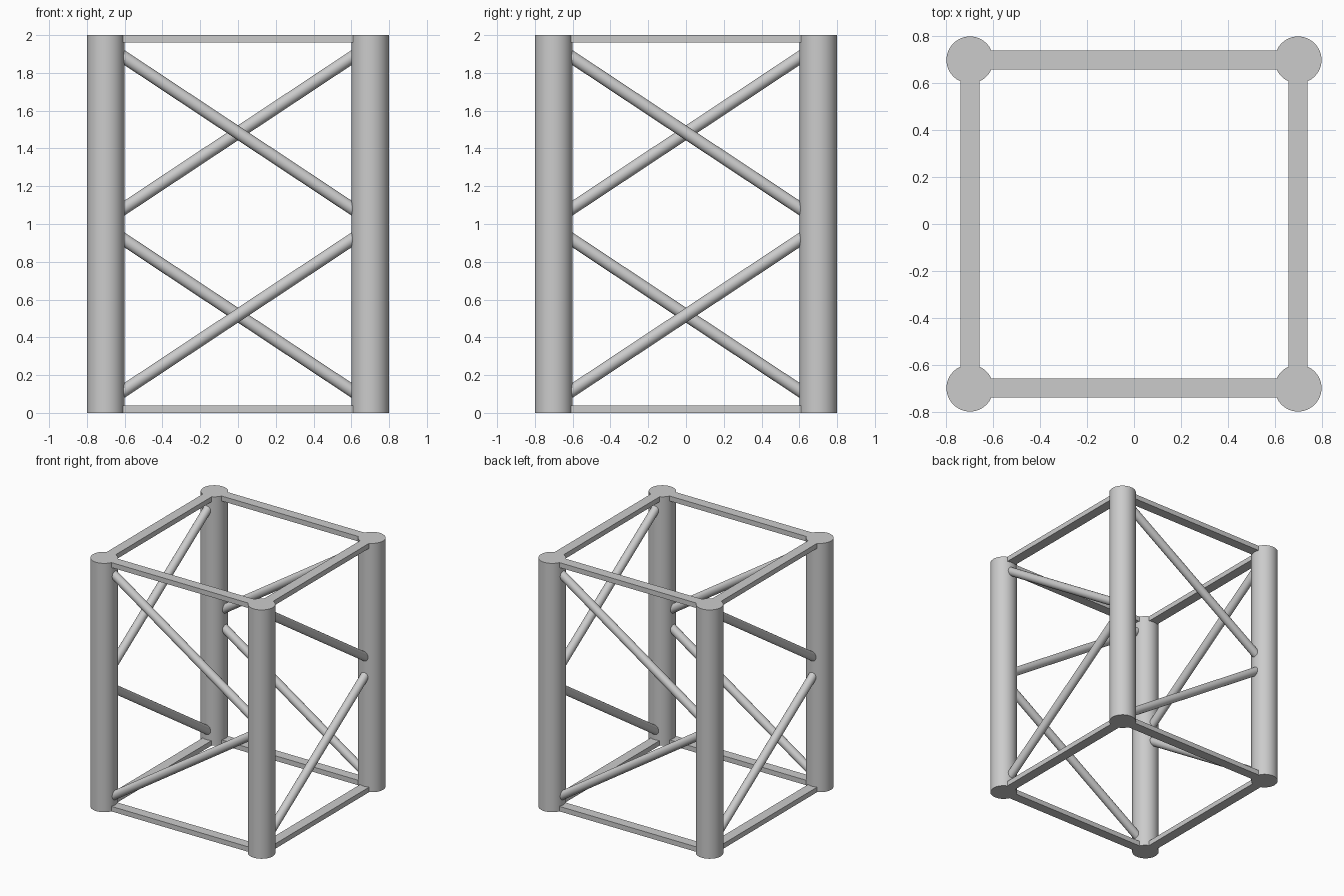
import bpy
from math import atan2, hypot, pi
from mathutils import Matrix, Vector

if "Cube" in bpy.data.objects:
    bpy.data.objects.remove(bpy.data.objects["Cube"])

HALF = 0.70      # column centre offset
HEIGHT = 2.0


def smooth(obj):
    bpy.ops.object.select_all(action='DESELECT')
    obj.select_set(True)
    bpy.context.view_layer.objects.active = obj
    bpy.ops.object.shade_smooth_by_angle()


def rod(name, a, b, radius, sides):
    a, b = Vector(a), Vector(b)
    d = b - a
    bpy.ops.mesh.primitive_cylinder_add(vertices=sides, radius=radius, depth=d.length)
    obj = bpy.context.object
    obj.name = name
    obj.data.transform(Matrix.Translation((a + b) / 2) @ d.to_track_quat('Z', 'Y').to_matrix().to_4x4())
    smooth(obj)
    return obj


def rail(name, z):
    bpy.ops.mesh.primitive_cube_add(size=1)
    obj = bpy.context.object
    obj.name = name
    obj.data.transform(Matrix.Translation((0, -HALF, z)) @ Matrix.Diagonal((1.24, 0.08, 0.04, 1)))
    return obj


# Each side is the front side turned by a quarter
for i, side in enumerate(("front", "right", "back", "left")):
    parts = [
        # corner column
        rod(f"{side}_column", (-HALF, -HALF, 0), (-HALF, -HALF, HEIGHT), 0.10, 48),
        # horizontal rails, flush with the column ends
        rail(f"{side}_bottom_rail", 0.02),
        rail(f"{side}_top_rail", HEIGHT - 0.02),
        # zigzag diagonal braces
        rod(f"{side}_lower_brace", (-0.68, -HALF, 0.067), (0.68, -HALF, 0.968), 0.033, 24),
        rod(f"{side}_upper_brace", (-0.68, -HALF, 1.933), (0.68, -HALF, 1.032), 0.033, 24),
    ]
    for obj in parts:
        obj.data.transform(Matrix.Rotation(i * pi / 2, 4, 'Z'))
